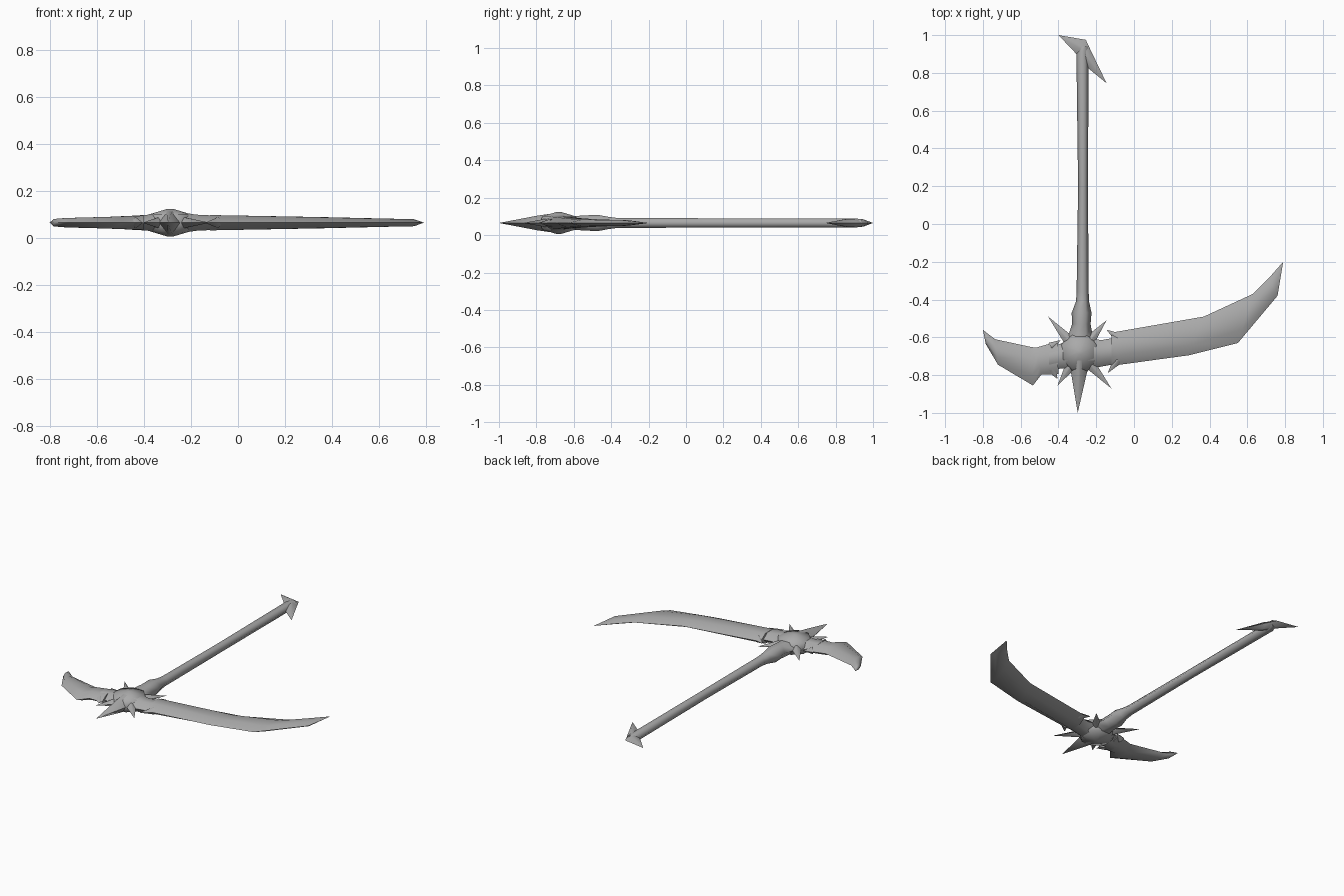
import bpy, bmesh, math
from mathutils import Vector

if "Cube" in bpy.data.objects:
    bpy.data.objects.remove(bpy.data.objects["Cube"])

MID = 0.065  # height of the flat symmetry plane
HUB = Vector((-0.288, -0.68))

steel = bpy.data.materials.new("grey steel")
steel.use_nodes = True
steel.diffuse_color = (0.4, 0.4, 0.4, 1)
steel.node_tree.nodes["Principled BSDF"].inputs["Base Color"].default_value = (0.4, 0.4, 0.4, 1)


def finish(name, bm, angle=70):
    bmesh.ops.remove_doubles(bm, verts=bm.verts, dist=0.0005)
    bmesh.ops.recalc_face_normals(bm, faces=bm.faces)
    mesh = bpy.data.meshes.new(name)
    bm.to_mesh(mesh)
    bm.free()
    mesh.materials.append(steel)
    obj = bpy.data.objects.new(name, mesh)
    bpy.context.collection.objects.link(obj)
    bpy.ops.object.select_all(action='DESELECT')
    obj.select_set(True)
    bpy.context.view_layer.objects.active = obj
    bpy.ops.object.shade_smooth_by_angle(angle=math.radians(angle))


def loft(name, stations, flat=0.22, angle=70):
    """Six-sided sections between two outline points, each with a half height."""
    bm = bmesh.new()
    section = [(0, 0), (0.5 - flat, 1), (0.5 + flat, 1), (1, 0), (0.5 + flat, -1), (0.5 - flat, -1)]
    rings = []
    for a, b, h in stations:
        a, b = Vector(a), Vector(b)
        rings.append([bm.verts.new((*a.lerp(b, t), MID + s * h)) for t, s in section])
    for r, q in zip(rings, rings[1:]):
        for i in range(6):
            j = (i + 1) % 6
            bm.faces.new((r[i], r[j], q[j], q[i]))
    bm.faces.new(rings[0])
    bm.faces.new(rings[-1])
    finish(name, bm, angle)


def spike(name, base, tip, width, height):
    """Straight tapering thorn with a diamond section."""
    base, tip = Vector(base), Vector(tip)
    d = (tip - base).normalized()
    side = Vector((-d.y, d.x)) * width
    loft(name, [(base - side, base + side, height), (tip, tip, 0)], flat=0.08)


# Hub: eight-sided shallow double cone
bm = bmesh.new()
rings = []
for radius, z in ((0.012, 0.059), (0.095, 0.036), (0.108, 0), (0.095, -0.036), (0.012, -0.059)):
    rings.append([bm.verts.new((HUB.x + radius * math.cos(k * math.pi / 4 + math.pi / 8),
                                HUB.y + radius * math.sin(k * math.pi / 4 + math.pi / 8),
                                MID + z)) for k in range(8)])
for r, q in zip(rings, rings[1:]):
    for i in range(8):
        j = (i + 1) % 8
        bm.faces.new((r[i], r[j], q[j], q[i]))
bm.faces.new(rings[0])
bm.faces.new(rings[-1])
finish("hub", bm)

# Necks joining hub and blades
loft("long_blade_neck", [((-0.25, -0.6), (-0.25, -0.77), 0.045),
                         ((-0.175, -0.615), (-0.175, -0.755), 0.034),
                         ((-0.09, -0.6), (-0.09, -0.74), 0.03)])
loft("short_blade_neck", [((-0.32, -0.6), (-0.32, -0.77), 0.045),
                          ((-0.39, -0.635), (-0.39, -0.765), 0.033),
                          ((-0.45, -0.65), (-0.45, -0.78), 0.03)])

# Long curved blade
loft("long_blade", [((-0.12, -0.578), (-0.12, -0.752), 0.033),
                    ((-0.09, -0.57), (-0.09, -0.747), 0.032),
                    ((0.37, -0.49), (0.29, -0.695), 0.024),
                    ((0.63, -0.37), (0.55, -0.63), 0.018),
                    ((0.715, -0.285), (0.76, -0.38), 0.015),
                    ((0.79, -0.2), (0.79, -0.2), 0)])

# Short hooked blade
loft("short_blade", [((-0.405, -0.622), (-0.4, -0.795), 0.03),
                     ((-0.52, -0.655), (-0.49, -0.797), 0.027),
                     ((-0.55, -0.65), (-0.535, -0.855), 0.025),
                     ((-0.735, -0.61), (-0.72, -0.745), 0.02),
                     ((-0.775, -0.58), (-0.785, -0.635), 0.016),
                     ((-0.8, -0.56), (-0.8, -0.56), 0)])

# Teeth at the blade roots
for i, (base, tip) in enumerate([((-0.085, -0.6), (-0.145, -0.56)),
                                 ((-0.085, -0.72), (-0.14, -0.79)),
                                 ((-0.435, -0.77), (-0.405, -0.82)),
                                 ((-0.44, -0.65), (-0.39, -0.615))]):
    spike(f"blade_root_tooth_{i + 1}", base, tip, 0.025, 0.022)

# Thorns around the hub
for i, tip in enumerate([(-0.455, -0.49), (-0.145, -0.51), (-0.12, -0.87), (-0.405, -0.855)]):
    tip = Vector(tip)
    base = HUB + (tip - HUB).normalized() * 0.08
    spike(f"hub_thorn_{i + 1}", base, tip, 0.03, 0.024)

# Large front spike
loft("front_spike", [((-0.35, -0.72), (-0.225, -0.72), 0.05),
                     ((-0.333, -0.79), (-0.25, -0.79), 0.04),
                     ((-0.298, -1), (-0.298, -1), 0)], flat=0.1)

# Shaft with flared collar
loft("shaft", [((-0.355, -0.61), (-0.215, -0.61), 0.036),
               ((-0.328, -0.53), (-0.23, -0.53), 0.041),
               ((-0.33, -0.47), (-0.225, -0.47), 0.043),
               ((-0.307, -0.41), (-0.238, -0.41), 0.032),
               ((-0.304, -0.36), (-0.24, -0.36), 0.026),
               ((-0.296, 0.2), (-0.244, 0.2), 0.025),
               ((-0.305, 0.9), (-0.24, 0.9), 0.025),
               ((-0.29, 0.94), (-0.24, 0.94), 0.02)])

# Barbed head at the end of the shaft
loft("barbed_head", [((-0.4, 1), (-0.4, 1), 0),
                     ((-0.305, 0.9), (-0.255, 0.975), 0.02),
                     ((-0.243, 0.825), (-0.228, 0.917), 0.022),
                     ((-0.145, 0.745), (-0.145, 0.745), 0)], flat=0.12)
